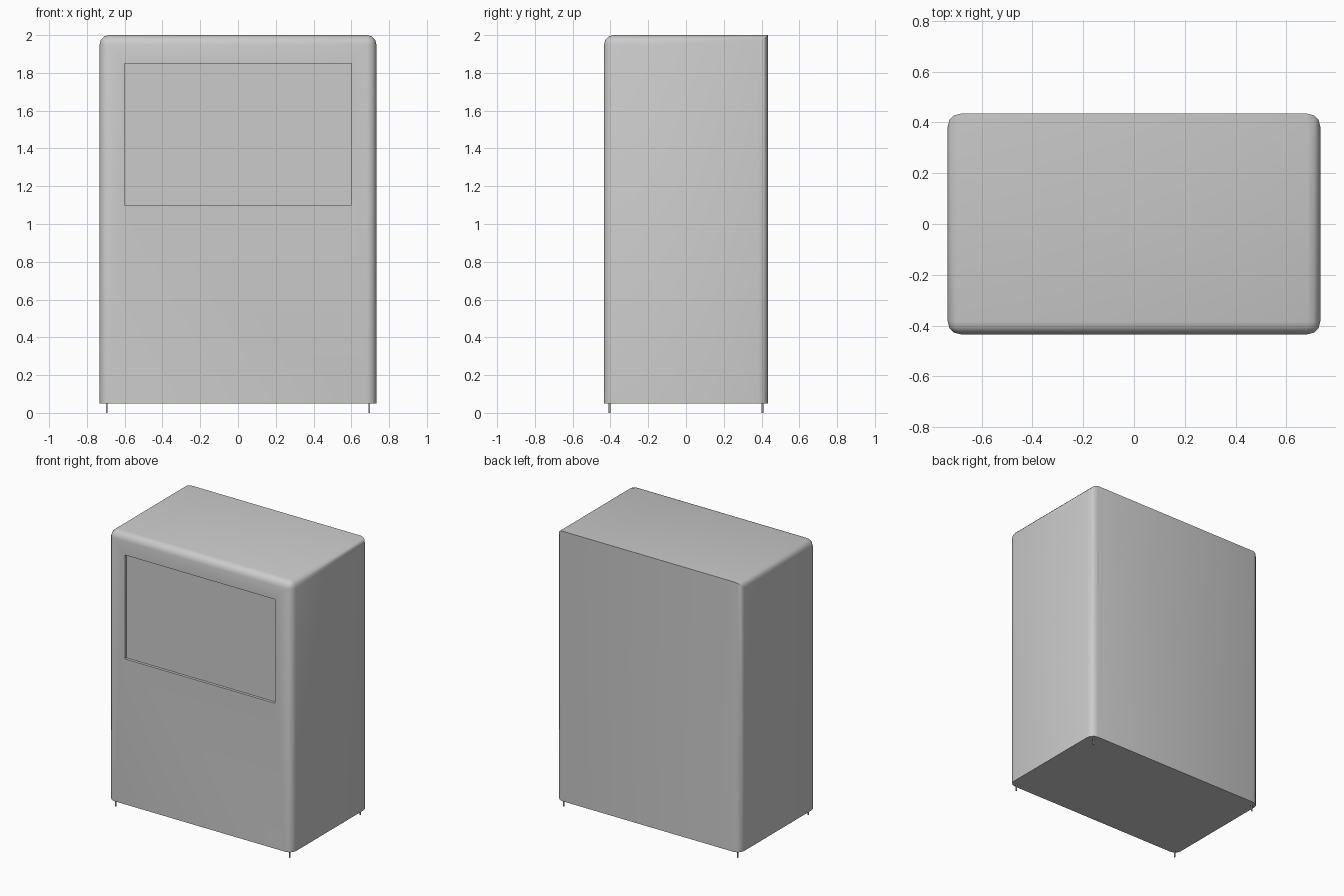
import bpy, bmesh, math

if "Cube" in bpy.data.objects:
    bpy.data.objects.remove(bpy.data.objects["Cube"])

HX, HY, Z0, Z1 = 0.733, 0.434, 0.05, 2.0


def box(name, lo, hi):
    bpy.ops.mesh.primitive_cube_add(size=1, location=[(a + b) / 2 for a, b in zip(lo, hi)])
    ob = bpy.context.object
    ob.name = name
    ob.scale = [b - a for a, b in zip(lo, hi)]
    bpy.ops.object.transform_apply(location=True, rotation=False, scale=True)
    return ob


# Cabinet: rounded uprights and rounded top, except for the sharp rear top and base edges
cabinet = box("cabinet", (-HX, -HY, Z0), (HX, HY, Z1))
bm = bmesh.new()
bm.from_mesh(cabinet.data)


def rounded(edge):
    a, b = (v.co for v in edge.verts)
    mid = (a + b) / 2
    upright = abs(a.z - b.z) > 0.1
    return upright or (mid.z > 1.9 and mid.y < HY - 0.01)


bmesh.ops.bevel(bm, geom=[e for e in bm.edges if rounded(e)], offset=0.05,
                segments=3, profile=0.5, affect='EDGES')
bm.to_mesh(cabinet.data)
bm.free()

# Shallow display recess in the front
cutter = box("recess_cutter", (-0.6, -HY - 0.1, 1.1), (0.6, -HY + 0.02, 1.85))
cutter.hide_render = True
bpy.context.view_layer.objects.active = cabinet
cut = cabinet.modifiers.new("recess", 'BOOLEAN')
cut.operation = 'DIFFERENCE'
cut.solver = 'EXACT'
cut.object = cutter
bpy.ops.object.modifier_apply(modifier=cut.name)
bpy.data.objects.remove(cutter)

bpy.ops.object.select_all(action='DESELECT')
cabinet.select_set(True)
bpy.ops.object.shade_smooth_by_angle(angle=math.radians(40))

# Thin feet at the four corners
for sx, side in ((-1, "left"), (1, "right")):
    for sy, end in ((-1, "front"), (1, "back")):
        bpy.ops.mesh.primitive_cylinder_add(vertices=12, radius=0.005, depth=Z0,
                                            location=(sx * 0.695, sy * 0.404, Z0 / 2))
        bpy.context.object.name = f"{end}_{side}_foot"
        bpy.ops.object.shade_smooth_by_angle(angle=math.radians(40))
